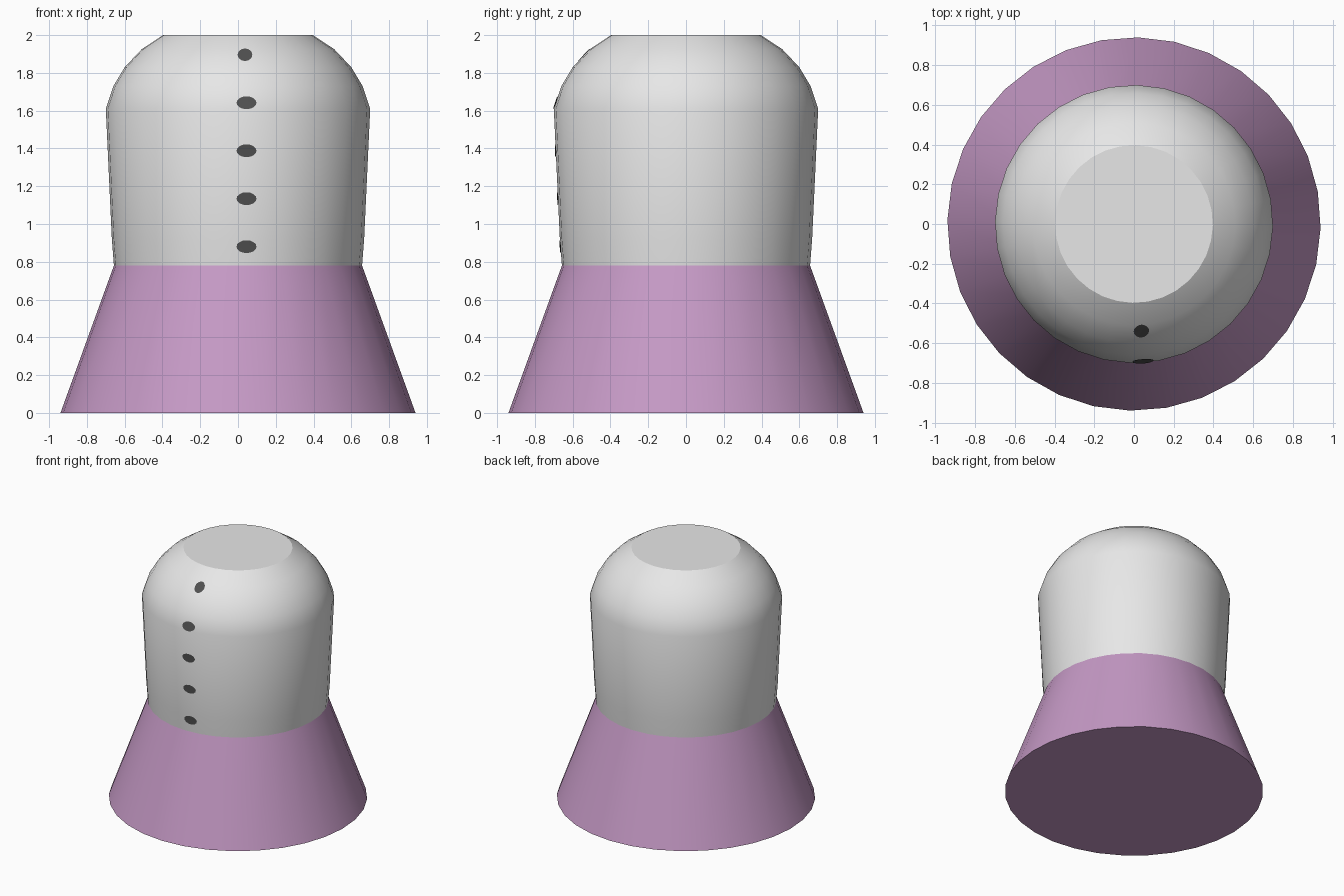
import bpy, bmesh, math

if "Cube" in bpy.data.objects:
    bpy.data.objects.remove(bpy.data.objects["Cube"])

SIDES = 32
OFFSET = math.radians(-1.2)


def material(name, color):
    m = bpy.data.materials.new(name)
    m.diffuse_color = (*color, 1)
    m.use_nodes = True
    m.node_tree.nodes["Principled BSDF"].inputs["Base Color"].default_value = m.diffuse_color
    return m


def add_object(name, bm, mat):
    me = bpy.data.meshes.new(name)
    bmesh.ops.recalc_face_normals(bm, faces=bm.faces[:])
    bm.to_mesh(me)
    bm.free()
    me.materials.append(mat)
    ob = bpy.data.objects.new(name, me)
    bpy.context.collection.objects.link(ob)
    bpy.ops.object.select_all(action='DESELECT')
    ob.select_set(True)
    bpy.context.view_layer.objects.active = ob
    bpy.ops.object.shade_smooth_by_angle(angle=math.radians(30))
    return ob


def lathe(name, profile, mat, cap_bottom, cap_top):
    bm = bmesh.new()
    rings = []
    for r, z in profile:
        rings.append([bm.verts.new((r * math.cos(OFFSET + 2 * math.pi * i / SIDES),
                                    r * math.sin(OFFSET + 2 * math.pi * i / SIDES), z))
                      for i in range(SIDES)])
    for a, b in zip(rings, rings[1:]):
        for i in range(SIDES):
            j = (i + 1) % SIDES
            bm.faces.new((a[i], a[j], b[j], b[i]))
    if cap_bottom:
        bm.faces.new(rings[0][::-1])
    if cap_top:
        bm.faces.new(rings[-1])
    return add_object(name, bm, mat)


purple = material("soft_purple", (0.56, 0.32, 0.56))
grey = material("pale_grey", (0.8, 0.8, 0.8))
dark = material("dark_grey", (0.08, 0.08, 0.08))

# Flared skirt and rounded upper body
body_profile = [(0.657, 0.78), (0.668, 0.92), (0.70, 1.61), (0.66, 1.73),
                (0.60, 1.83), (0.51, 1.925), (0.397, 2.0)]
lathe("skirt", [(0.94, 0.0), (0.657, 0.78)], purple, True, False)
lathe("body", body_profile, grey, False, True)


def radius_at(z):
    for (r0, z0), (r1, z1) in zip(body_profile, body_profile[1:]):
        if z <= z1:
            return r0 + (r1 - r0) * (z - z0) / (z1 - z0)
    return body_profile[-1][0]


# Column of oval buttons, draped on the front of the body
def surface_point(bm, x, z, lift=0.004):
    r = radius_at(z) + lift
    return bm.verts.new((x, -math.sqrt(r * r - x * x), z))


for n in range(5):
    cz = 0.88 + 0.254 * n
    cx, w, h = (0.037, 0.039, 0.033) if n == 4 else (0.045, 0.053, 0.034)
    bm = bmesh.new()
    centre = surface_point(bm, cx, cz)
    rim = [surface_point(bm, cx + w * math.cos(2 * math.pi * i / 16),
                         cz + h * math.sin(2 * math.pi * i / 16)) for i in range(16)]
    for i in range(16):
        bm.faces.new((centre, rim[i], rim[(i + 1) % 16]))
    bm.normal_update()
    ob = add_object(f"button_{n + 1}", bm, dark)
    if ob.data.polygons[0].normal.y > 0:
        ob.data.flip_normals()
